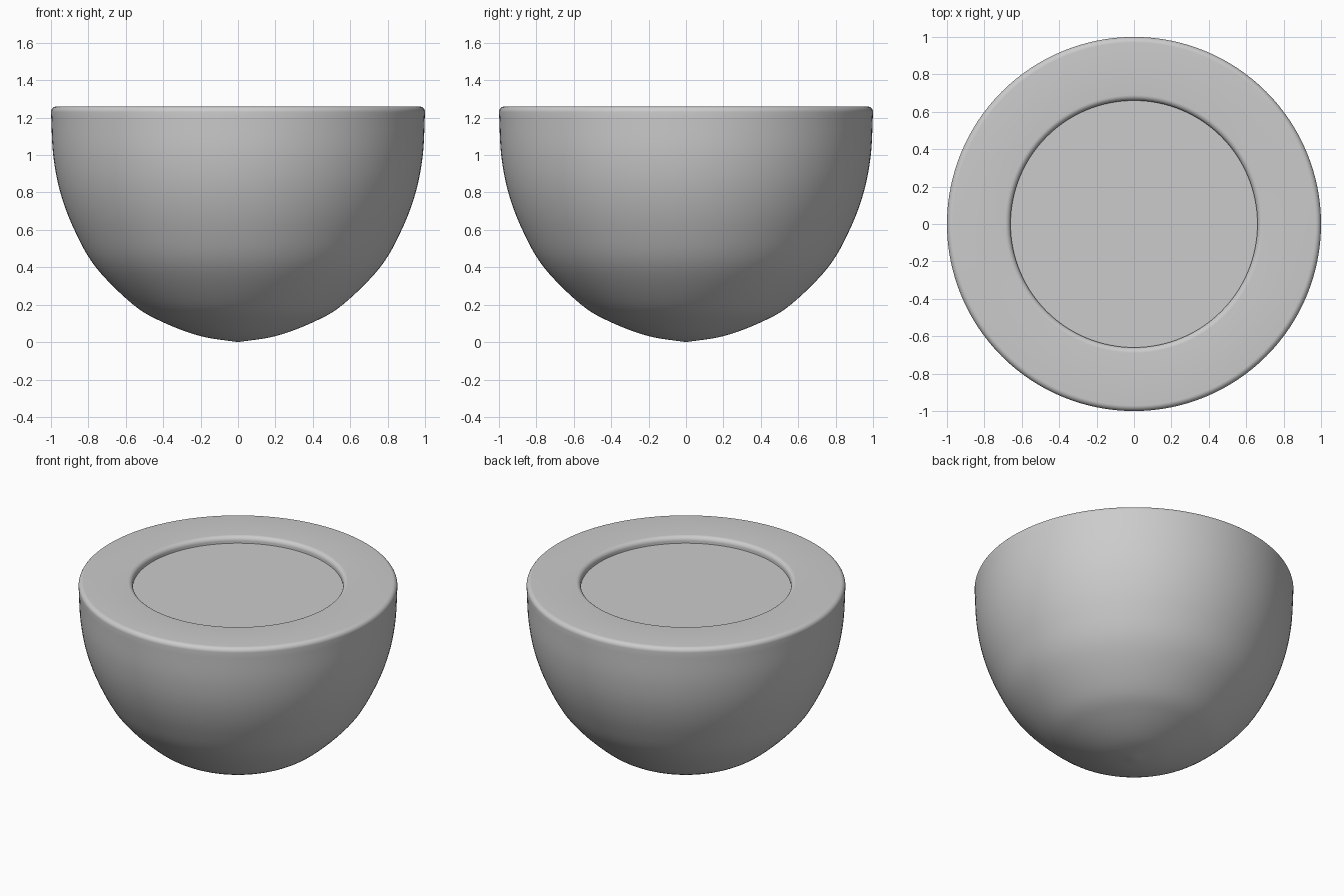
import bpy, bmesh, math
from mathutils import Vector

cube = bpy.data.objects.get("Cube")
if cube:
    bpy.data.objects.remove(cube, do_unlink=True)

SEGMENTS = 128
TOP = 1.26

grey = bpy.data.materials.new("light_grey")
grey.use_nodes = True
colour = (0.6, 0.6, 0.6, 1)
grey.diffuse_color = colour
grey.node_tree.nodes["Principled BSDF"].inputs["Base Color"].default_value = colour


def smooth_path(points, steps=6):
    """Catmull-Rom path through the given (radius, height) points."""
    p = [Vector(q) for q in points]
    p = [2 * p[0] - p[1]] + p + [2 * p[-1] - p[-2]]
    path = []
    for a, b, c, d in zip(p, p[1:], p[2:], p[3:]):
        for i in range(steps):
            t = i / steps
            path.append(0.5 * (2 * b + (c - a) * t + (2 * a - 5 * b + 4 * c - d) * t ** 2
                               + (3 * b - a - 3 * c + d) * t ** 3))
    return path


def fillet(radius, height, size, start, end, steps=8):
    """Quarter-round corner in the profile, angles in degrees."""
    angles = [math.radians(start + (end - start) * i / steps) for i in range(steps + 1)]
    return [Vector((radius + size * math.cos(a), height + size * math.sin(a))) for a in angles]


def lathe(name, profile):
    """Turn a (radius, height) profile around the z axis."""
    bm = bmesh.new()
    verts = [bm.verts.new((r, 0, z)) for r, z in profile]
    edges = [bm.edges.new(pair) for pair in zip(verts, verts[1:])]
    bmesh.ops.spin(bm, geom=verts + edges, cent=(0, 0, 0), axis=(0, 0, 1),
                   angle=math.tau, steps=SEGMENTS, use_merge=True)
    bmesh.ops.remove_doubles(bm, verts=bm.verts, dist=0.0001)
    bmesh.ops.recalc_face_normals(bm, faces=bm.faces)
    mesh = bpy.data.meshes.new(name)
    bm.to_mesh(mesh)
    bm.free()
    mesh.materials.append(grey)
    obj = bpy.data.objects.new(name, mesh)
    bpy.context.collection.objects.link(obj)
    bpy.ops.object.select_all(action="DESELECT")
    obj.select_set(True)
    bpy.context.view_layer.objects.active = obj
    bpy.ops.object.shade_smooth_by_angle(angle=math.radians(40))
    return obj


# Bowl: rounded outside, flat broad rim, soft edges, thick closed inside
outside = smooth_path([(0, 0), (0.2, 0.032), (0.4, 0.106), (0.56, 0.2), (0.76, 0.4),
                       (0.875, 0.6), (0.95, 0.8), (0.988, 1.0), (1, 1.23)])
rim = fillet(0.97, TOP - 0.03, 0.03, 0, 90) + fillet(0.69, TOP - 0.03, 0.03, 90, 180)
inside = [Vector(p) for p in ((0.66, 1.1), (0, 1.1))]
lathe("bowl", outside + rim + inside)

# Flat disc filling the bowl just below the rim
lathe("filling", [(0.662, 1.12), (0.662, TOP - 0.045), (0, TOP - 0.045)])
